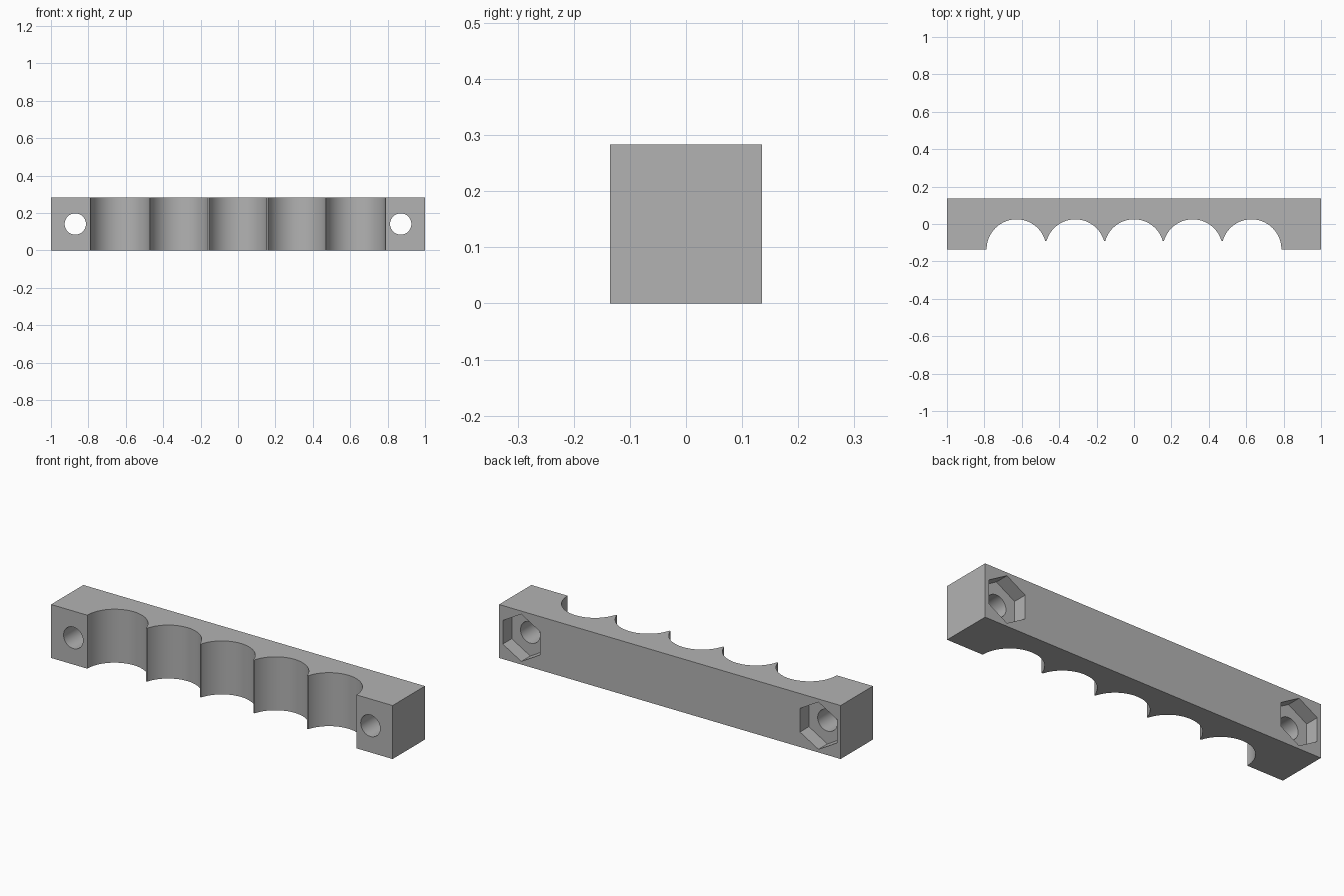
import bpy
import math

LENGTH, DEPTH, HEIGHT = 2.0, 0.27, 0.283
FRONT, BACK = -DEPTH / 2, DEPTH / 2
PITCH, RADIUS, COUNT = 0.314, 0.16, 5   # row of round channels
TIP_Y = -0.09                           # blunted ridges between channels
BOLT_X = 0.87

if "Cube" in bpy.data.objects:
    bpy.data.objects.remove(bpy.data.objects["Cube"], do_unlink=True)

grey = bpy.data.materials.new("plain grey")
grey.use_nodes = True
colour = (0.45, 0.45, 0.45, 1)
grey.diffuse_color = colour
grey.node_tree.nodes["Principled BSDF"].inputs["Base Color"].default_value = colour


def channel_arc(cx, start_y, end_y, steps=40):
    """Arc over one channel, left to right, between two heights in y."""
    a = math.pi - math.asin((start_y - FRONT) / RADIUS)
    b = math.asin((end_y - FRONT) / RADIUS)
    angles = [a + (b - a) * i / steps for i in range(steps + 1)]
    return [(cx + RADIUS * math.cos(t), FRONT + RADIUS * math.sin(t)) for t in angles]


# Bar outline seen from above
outline = [(-LENGTH / 2, FRONT)]
for i in range(COUNT):
    cx = (i - (COUNT - 1) / 2) * PITCH
    outline += channel_arc(cx, FRONT if i == 0 else TIP_Y,
                           FRONT if i == COUNT - 1 else TIP_Y)
outline += [(LENGTH / 2, FRONT), (LENGTH / 2, BACK), (-LENGTH / 2, BACK)]

# Extrude the outline into the clamp bar
n = len(outline)
verts = [(x, y, z) for z in (0, HEIGHT) for x, y in outline]
faces = [list(range(n))[::-1], list(range(n, 2 * n))]
faces += [[i, (i + 1) % n, (i + 1) % n + n, i + n] for i in range(n)]
mesh = bpy.data.meshes.new("clamp_bar")
mesh.from_pydata(verts, [], faces)
mesh.materials.append(grey)
bar = bpy.data.objects.new("clamp_bar", mesh)
bpy.context.collection.objects.link(bar)


def cut(name, sides, radius, x, y0, y1):
    """Cut a prism running along y out of the bar."""
    bpy.ops.mesh.primitive_cylinder_add(
        vertices=sides, radius=radius, depth=y1 - y0,
        location=(x, (y0 + y1) / 2, HEIGHT / 2), rotation=(math.pi / 2, 0, 0))
    cutter = bpy.context.object
    cutter.name = name
    cutter.hide_render = True
    cutter.data.materials.append(grey)
    mod = bar.modifiers.new(name, 'BOOLEAN')
    mod.operation, mod.solver, mod.object = 'DIFFERENCE', 'EXACT', cutter
    bpy.context.view_layer.objects.active = bar
    bpy.ops.object.modifier_apply(modifier=name)
    bpy.data.objects.remove(cutter, do_unlink=True)


# Bolt holes through the ends, with hexagonal nut pockets at the back
for x in (-BOLT_X, BOLT_X):
    cut("nut_pocket", 6, 0.125, x, BACK - 0.075, BACK + 0.1)
    cut("bolt_hole", 48, 0.057, x, FRONT - 0.1, BACK + 0.1)

# Smooth the round walls, keep the edges sharp
bpy.ops.object.select_all(action='DESELECT')
bar.select_set(True)
bpy.context.view_layer.objects.active = bar
bpy.ops.object.shade_smooth_by_angle(angle=math.radians(30))
